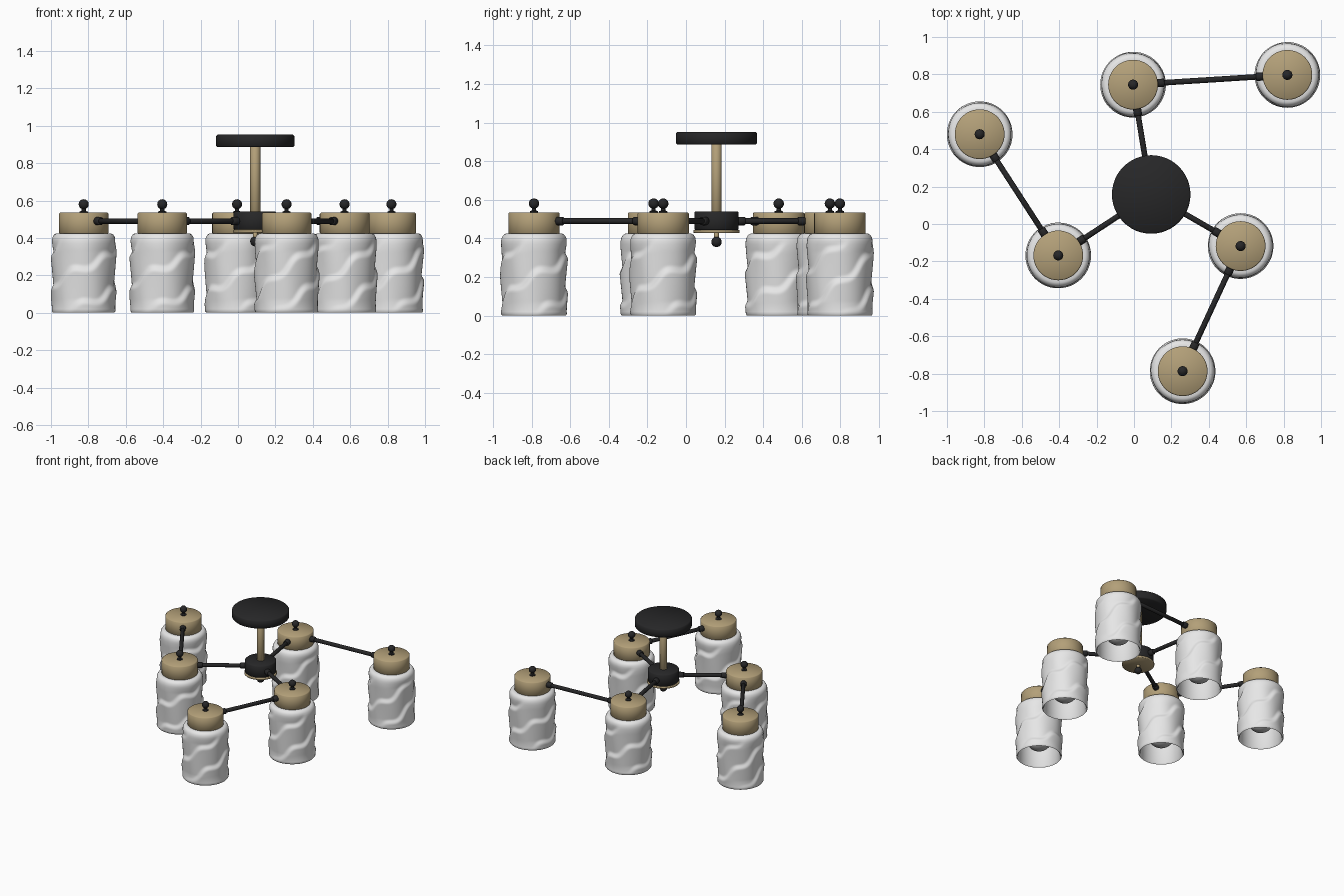
import bpy, bmesh, math
from mathutils import Vector

cube = bpy.data.objects.get("Cube")
if cube:
    bpy.data.objects.remove(cube, do_unlink=True)


def material(name, rgb):
    m = bpy.data.materials.new(name)
    m.use_nodes = True
    m.diffuse_color = (*rgb, 1)
    bsdf = m.node_tree.nodes["Principled BSDF"]
    bsdf.inputs["Base Color"].default_value = (*rgb, 1)
    bsdf.inputs["Roughness"].default_value = 0.5
    return m


BLACK = material("matte black", (0.02, 0.02, 0.021))
BRASS = material("pale brass", (0.45, 0.35, 0.19))
GLASS = material("white glass", (0.8, 0.8, 0.8))
BULB = material("frosted bulb", (0.5, 0.5, 0.5))


def add_object(name, mesh, mat, loc=(0, 0, 0), turn=0):
    ob = bpy.data.objects.new(name, mesh)
    bpy.context.collection.objects.link(ob)
    ob.location = loc
    ob.rotation_euler.z = turn
    if not mesh.materials:
        mesh.materials.append(mat)
    return ob


def ripple(angle, z):
    """Uneven helical folds that fade out at both rims."""
    wobble = 0.16 * math.sin(angle + 1) + 0.1 * math.sin(5 * angle + 9 * z)
    t = (z / 0.2 - 3 * angle / math.tau + wobble) % 1
    fold = t / 0.78 if t < 0.78 else 0.5 + 0.5 * math.cos(math.pi * (t - 0.78) / 0.22)
    fade = max(0, min(1, z / 0.07, (0.4 - z) / 0.07))
    return 0.014 * fade * (fold - 0.6)


def lathe(name, profile, segments=48, offset=None, outer_rows=0):
    """Revolve (radius, z) points about z; zero radius closes an end."""
    bm = bmesh.new()
    rows = []
    for k, (r, z) in enumerate(profile):
        if r == 0:
            rows.append([bm.verts.new((0, 0, z))] * segments)
            continue
        row = []
        for i in range(segments):
            a = math.tau * i / segments
            rr = r + (offset(a, z) if offset and k < outer_rows else 0)
            row.append(bm.verts.new((rr * math.cos(a), rr * math.sin(a), z)))
        rows.append(row)
    for low, high in zip(rows, rows[1:]):
        for i in range(segments):
            j = (i + 1) % segments
            corners = list(dict.fromkeys((low[i], low[j], high[j], high[i])))
            bm.faces.new(corners)
    bmesh.ops.recalc_face_normals(bm, faces=bm.faces)
    for f in bm.faces:
        f.smooth = True
    for e in bm.edges:
        if len(e.link_faces) == 2 and e.calc_face_angle() > math.radians(50):
            e.smooth = False
    mesh = bpy.data.meshes.new(name)
    bm.to_mesh(mesh)
    bm.free()
    return mesh


def disc(r, z0, z1, b=0.006):
    """Profile of a solid drum with bevelled rims."""
    return [(0, z0), (r - b, z0), (r, z0 + b), (r, z1 - b), (r - b, z1), (0, z1)]


def ball(r, z, n=12):
    return [(0 if k in (0, n) else r * math.sin(math.pi * k / n),
             z - r * math.cos(math.pi * k / n)) for k in range(n + 1)]


# Shared lamp meshes
wall = [(0.164, 0.0), (0.17, 0.008)]
wall += [(0.17, 0.02 + 0.35 * k / 40) for k in range(41)]
wall += [(0.17, 0.385), (0.167, 0.403), (0.158, 0.418), (0.145, 0.425)]
inner = [(0.125, 0.425), (0.125, 0.415), (0.152, 0.39), (0.155, 0.37), (0.155, 0.01), (0.164, 0.0)]
shade_mesh = lathe("shade", wall + inner, 96, ripple, len(wall))
cap_mesh = lathe("cap", disc(0.133, 0.422, 0.535))
knob_mesh = lathe("knob", [(0, 0.53), (0.022, 0.53), (0.022, 0.54), (0.011, 0.545)]
                  + [(0.011, 0.556)] + ball(0.027, 0.58)[2:], 20)
bulb_mesh = lathe("bulb", ball(0.1, 0.16, 16)[:13]
                  + [(0.045, 0.26), (0.04, 0.3), (0.04, 0.43), (0, 0.43)], 32)


def lamp(name, spot, turn):
    for part, mesh, mat in (("shade", shade_mesh, GLASS), ("cap", cap_mesh, BRASS),
                            ("knob", knob_mesh, BLACK), ("bulb", bulb_mesh, BULB)):
        add_object(f"{name}_{part}", mesh, mat, (*spot, 0), turn)


def rod(name, start, end, r):
    """Straight round bar between two plan points at arm height."""
    a, b = Vector((*start, 0.49)), Vector((*end, 0.49))
    ob = add_object(name, lathe(name, disc(r, 0, (b - a).length, 0.003), 20), BLACK, a)
    ob.rotation_euler = (b - a).to_track_quat("Z", "Y").to_euler()


def arm(name, start, end, inset_start, inset_end):
    """Bar with a thicker sleeve where it meets each drum."""
    a, b = Vector(start), Vector(end)
    d = (b - a).normalized()
    rod(name, a + d * (inset_start - 0.02), b - d * (inset_end - 0.02), 0.015)
    rod(name + "_start_sleeve", a + d * (inset_start - 0.01), a + d * (inset_start + 0.035), 0.022)
    rod(name + "_end_sleeve", b - d * (inset_end + 0.035), b - d * (inset_end - 0.01), 0.022)


# Ceiling plate, stem and hub
HUB = (0.092, 0.158)
for name, profile, mat in (
        ("ceiling_plate", disc(0.21, 0.885, 0.952, 0.008), BLACK),
        ("stem", disc(0.027, 0.53, 0.89, 0.002), BRASS),
        ("hub", disc(0.115, 0.443, 0.54), BLACK),
        ("hub_base", disc(0.12, 0.428, 0.444, 0.003), BRASS),
        ("hub_finial_neck", disc(0.012, 0.39, 0.43, 0.002), BRASS),
        ("hub_finial", ball(0.027, 0.382), BLACK)):
    add_object(name, lathe(name, profile), mat, (*HUB, 0))

# Three branches, each with an inner and an outer lamp
branches = (
    ("right", (-0.405, -0.168), (-0.825, 0.48)),
    ("front", (0.57, -0.118), (0.26, -0.787)),
    ("back", (-0.005, 0.745), (0.82, 0.797)),
)
for i, (side, near, far) in enumerate(branches):
    turn = math.tau * i / 3
    lamp(f"{side}_inner_lamp", near, turn)
    lamp(f"{side}_outer_lamp", far, turn)
    arm(f"{side}_inner_arm", HUB, near, 0.115, 0.133)
    arm(f"{side}_outer_arm", near, far, 0.133, 0.133)
